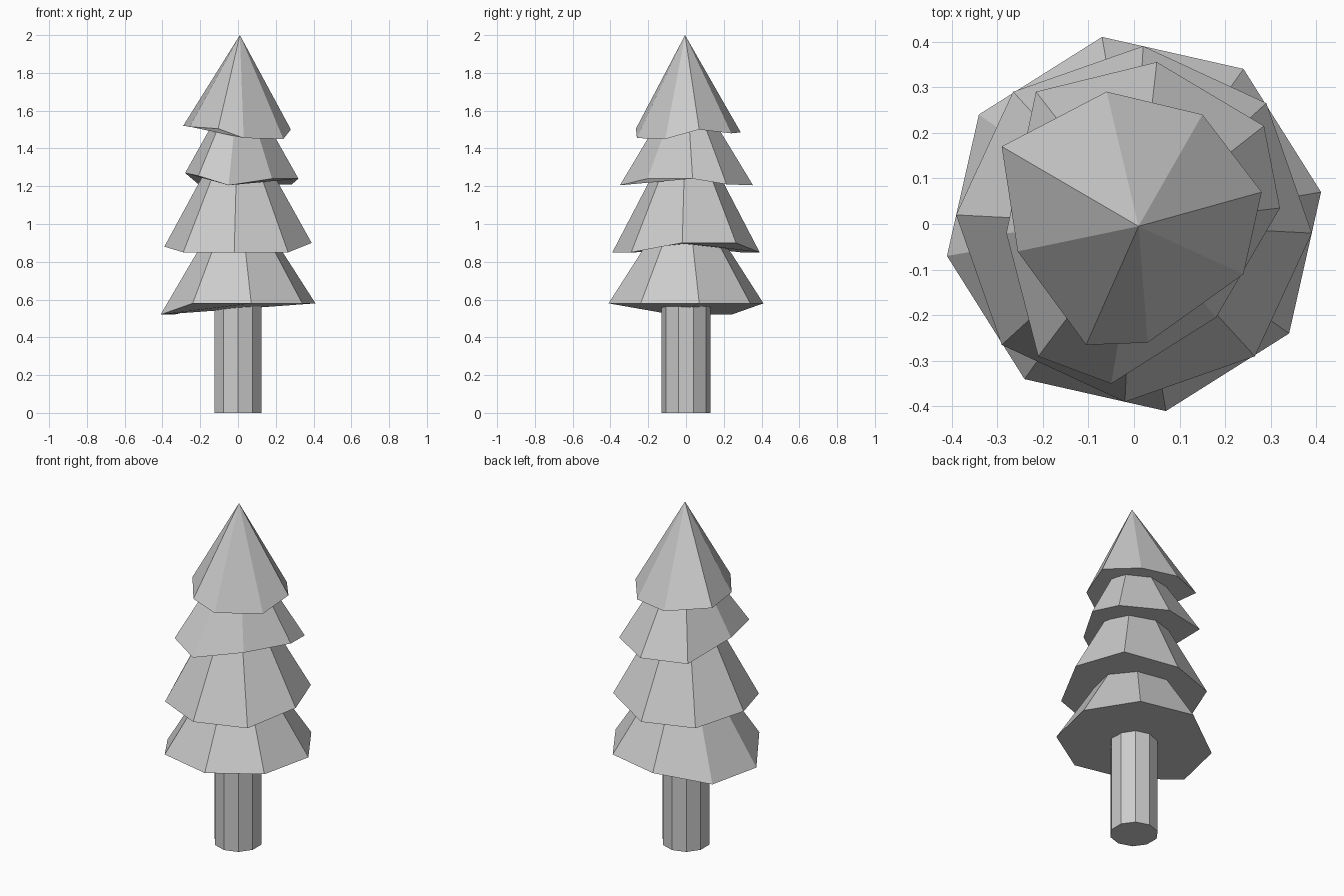
import bpy, bmesh
from math import radians


def tier(name, apex, rim):
    """Faceted cone with a hand-bent rim and a closed underside."""
    bm = bmesh.new()
    top = bm.verts.new(apex)
    ring = [bm.verts.new(p) for p in rim]
    for a, b in zip(ring, ring[1:] + ring[:1]):
        bm.faces.new((a, b, top))
    bm.faces.new(ring[::-1])
    bmesh.ops.recalc_face_normals(bm, faces=bm.faces)
    mesh = bpy.data.meshes.new(name)
    bm.to_mesh(mesh)
    bm.free()
    bpy.context.collection.objects.link(bpy.data.objects.new(name, mesh))


# Ten-sided trunk
bpy.ops.mesh.primitive_cylinder_add(vertices=10, radius=0.13, depth=0.62,
                                    location=(0, 0, 0.31))
bpy.context.object.name = "trunk"

# Foliage tiers, rims listed counter-clockwise seen from above
tier("foliage_bottom", (0, 0, 1.22), [
    (0.41, 0.07, 0.58), (0.24, 0.34, 0.58), (-0.07, 0.41, 0.58),
    (-0.34, 0.24, 0.52), (-0.41, -0.07, 0.52), (-0.24, -0.34, 0.58),
    (0.07, -0.41, 0.58), (0.34, -0.24, 0.58)])

tier("foliage_lower_middle", (0, 0, 1.60), [
    (0.39, -0.02, 0.90), (0.29, 0.265, 0.90), (0.02, 0.39, 0.85),
    (-0.265, 0.29, 0.85), (-0.39, 0.02, 0.88), (-0.29, -0.265, 0.85),
    (-0.02, -0.39, 0.85), (0.265, -0.29, 0.85)])

tier("foliage_upper_middle", (0.01, 0, 1.79), [
    (0.32, 0.035, 1.24), (0.285, 0.215, 1.21), (0.05, 0.355, 1.205),
    (-0.215, 0.29, 1.215), (-0.28, -0.02, 1.27), (-0.21, -0.29, 1.255),
    (-0.05, -0.35, 1.205), (0.18, -0.205, 1.24)])

tier("foliage_top", (0.01, -0.005, 2.0), [
    (0.28, 0.07, 1.50), (0.15, 0.24, 1.48), (-0.06, 0.29, 1.485),
    (-0.29, 0.17, 1.52), (-0.255, -0.06, 1.515), (-0.105, -0.265, 1.505),
    (0.03, -0.26, 1.455), (0.24, -0.11, 1.45)])
